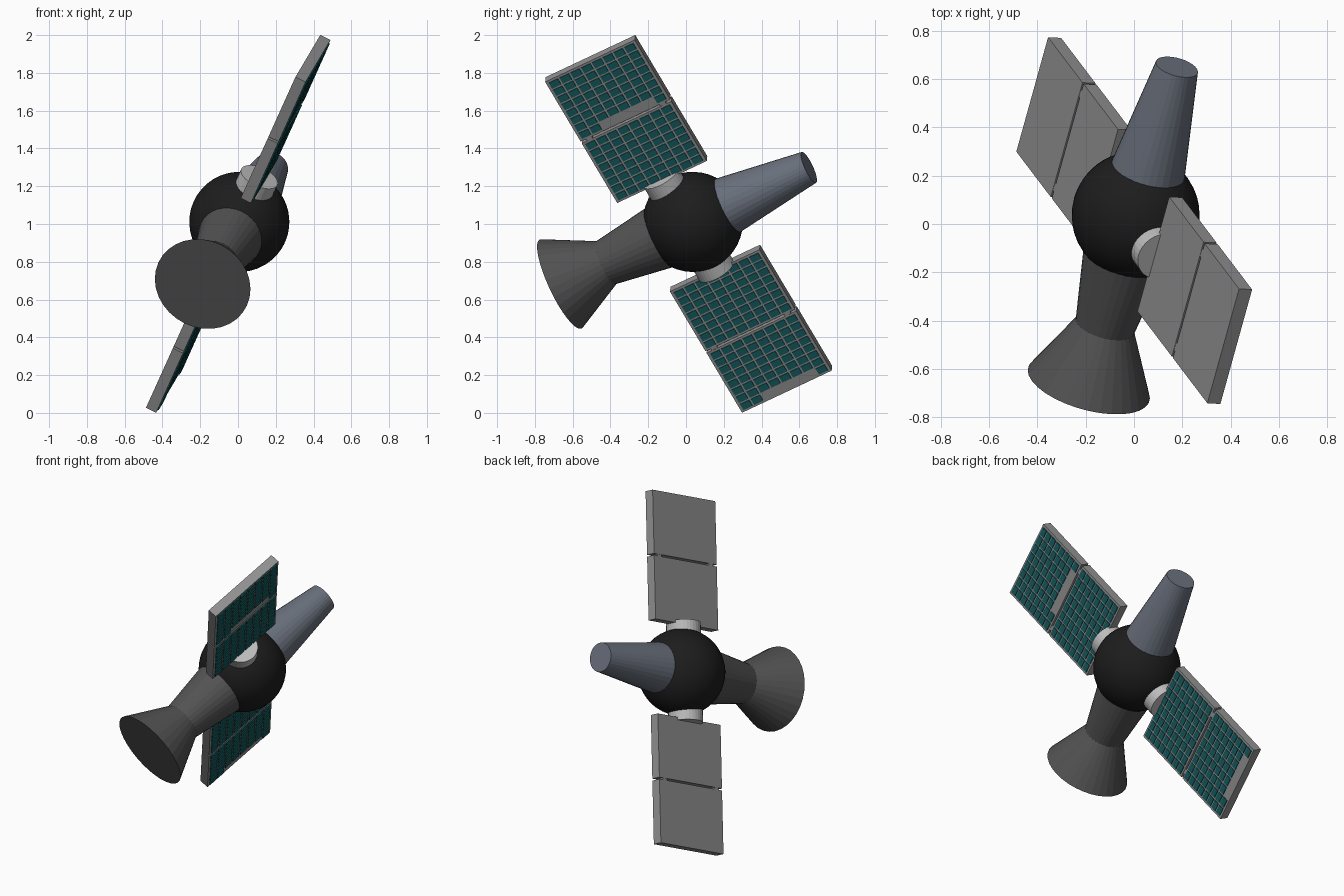
import bpy, bmesh
from mathutils import Matrix, Vector

if "Cube" in bpy.data.objects:
    bpy.data.objects.remove(bpy.data.objects["Cube"])

# Local frame: X = cell-face normal, Y = hull axis, Z = wing axis
A = Vector((0.2437, 0.878, 0.4126)).normalized()
P = Vector((0.362, -0.477, 0.801))
P = (P - A * P.dot(A)).normalized()
N = A.cross(P)
FRAME = Matrix((N, A, P)).transposed().to_4x4()
FRAME.translation = (0.007, 0.036, 1.011)

WING_Y = -0.025          # wings sit slightly behind the hub centre
WIDTH, THICK = 0.54, 0.06
INNER, OUTER, GAP = 0.293, 1.093, 0.012


def material(name, rgb):
    m = bpy.data.materials.new(name)
    m.diffuse_color = (*rgb, 1)
    m.use_nodes = True
    m.node_tree.nodes["Principled BSDF"].inputs["Base Color"].default_value = m.diffuse_color
    return m


BLACK = material("black", (0.012, 0.012, 0.012))
DARK = material("dark_grey", (0.085, 0.085, 0.085))
BLUE = material("blue_grey", (0.14, 0.16, 0.2))
PANEL = material("panel_grey", (0.28, 0.28, 0.28))
LIGHT = material("light_grey", (0.5, 0.5, 0.5))
TEAL = material("teal", (0.008, 0.11, 0.12))


def finish(name, bm, mat, smooth=False):
    bmesh.ops.recalc_face_normals(bm, faces=bm.faces)
    for f in bm.faces:
        f.smooth = smooth
    me = bpy.data.meshes.new(name)
    bm.to_mesh(me)
    bm.free()
    me.materials.append(mat)
    ob = bpy.data.objects.new(name, me)
    ob.matrix_world = FRAME
    bpy.context.collection.objects.link(ob)


def add_box(bm, centre, size):
    bmesh.ops.create_cube(bm, size=1, matrix=Matrix.Translation(centre) @ Matrix.Diagonal((*size, 1)))


def hull_cone(name, y0, r0, y1, r1, mat):
    bm = bmesh.new()
    m = Matrix.Translation((0, (y0 + y1) / 2, 0)) @ Matrix.Rotation(-1.5707963, 4, 'X')
    bmesh.ops.create_cone(bm, cap_ends=True, segments=32, radius1=r0, radius2=r1,
                          depth=y1 - y0, matrix=m)
    finish(name, bm, mat)


# Hub sphere
bm = bmesh.new()
bmesh.ops.create_uvsphere(bm, u_segments=48, v_segments=24, radius=0.265)
finish("hub_sphere", bm, BLACK, True)

# Hull sections along the main axis
hull_cone("rear_bell", -0.797, 0.261, -0.522, 0.125, DARK)
hull_cone("rear_neck", -0.522, 0.125, -0.15, 0.18, DARK)
hull_cone("front_cone", 0.15, 0.164, 0.70, 0.09, BLUE)

half = (OUTER - INNER - GAP) / 2
for side, label in ((1, "upper"), (-1, "lower")):
    # Wing mount
    bm = bmesh.new()
    bmesh.ops.create_cone(bm, cap_ends=True, segments=32, radius1=0.105, radius2=0.105, depth=0.21,
                          matrix=Matrix.Translation((0, WING_Y, side * 0.205)))
    finish(label + "_mount", bm, LIGHT)

    # Two slabs joined by small hinges
    bm = bmesh.new()
    centres = [side * (INNER + half / 2), side * (OUTER - half / 2)]
    for z in centres:
        add_box(bm, (0, WING_Y, z), (THICK, WIDTH, half))
    for y in (-0.41, 0.41):
        add_box(bm, (0, WING_Y + y * WIDTH, sum(centres) / 2), (THICK * 0.96, 0.035, GAP * 1.5))
    finish(label + "_panel", bm, PANEL)

    # Raised solar cells; the outer slab has a partial last row
    bm = bmesh.new()
    cols = rows = 8
    dy, dz = (WIDTH - 0.02) / cols, (half - 0.015) / rows
    for k, zc in enumerate(centres):
        for r in range(rows):
            for c in range(cols):
                if k == 1 and r == 0 and 2 <= c < cols - 1:
                    continue
                add_box(bm, (THICK / 2, WING_Y + (c - (cols - 1) / 2) * dy, zc + (r - (rows - 1) / 2) * dz),
                        (0.012, dy * 0.83, dz * 0.78))
    finish(label + "_solar_cells", bm, TEAL)
